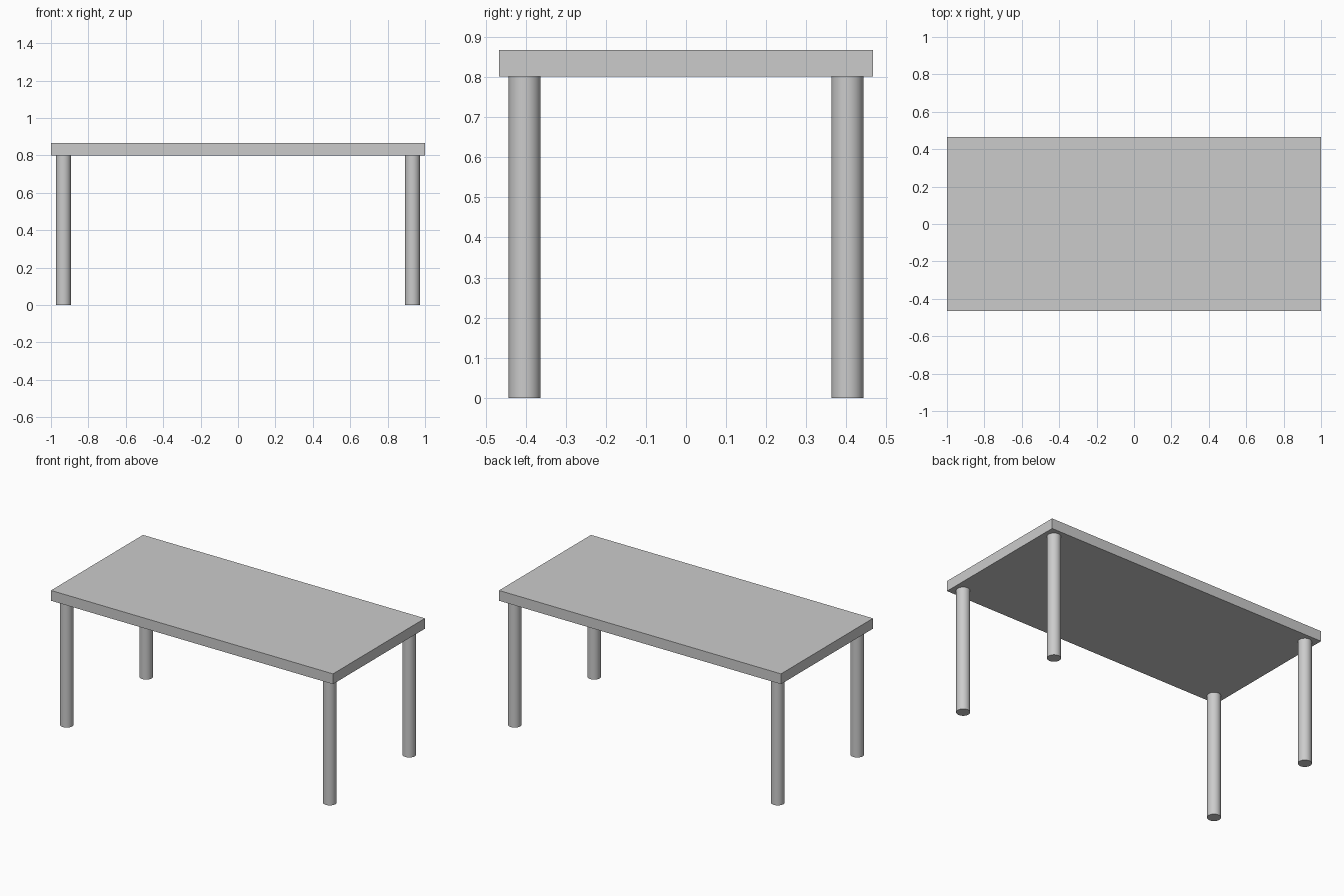
import bpy

if "Cube" in bpy.data.objects:
    bpy.data.objects.remove(bpy.data.objects["Cube"])

TOP_Z, HEIGHT = 0.801, 0.867
LEG_X, LEG_Y, LEG_R = 0.933, 0.4025, 0.04

# Table top: flat slab
bpy.ops.mesh.primitive_cube_add(size=1, location=(0, 0, (TOP_Z + HEIGHT) / 2))
top = bpy.context.object
top.name = "table_top"
top.scale = (2.0, 0.932, HEIGHT - TOP_Z)
bpy.ops.object.transform_apply(location=False, rotation=False, scale=True)


# Round legs, one at each corner
def add_leg(name, x, y):
    bpy.ops.mesh.primitive_cylinder_add(vertices=32, radius=LEG_R, depth=TOP_Z,
                                        location=(x, y, TOP_Z / 2))
    bpy.context.object.name = name
    bpy.ops.object.shade_smooth_by_angle()


for depth_name, sy in (("front", -1), ("back", 1)):
    for side_name, sx in (("left", -1), ("right", 1)):
        add_leg(f"{depth_name}_{side_name}_leg", sx * LEG_X, sy * LEG_Y)
